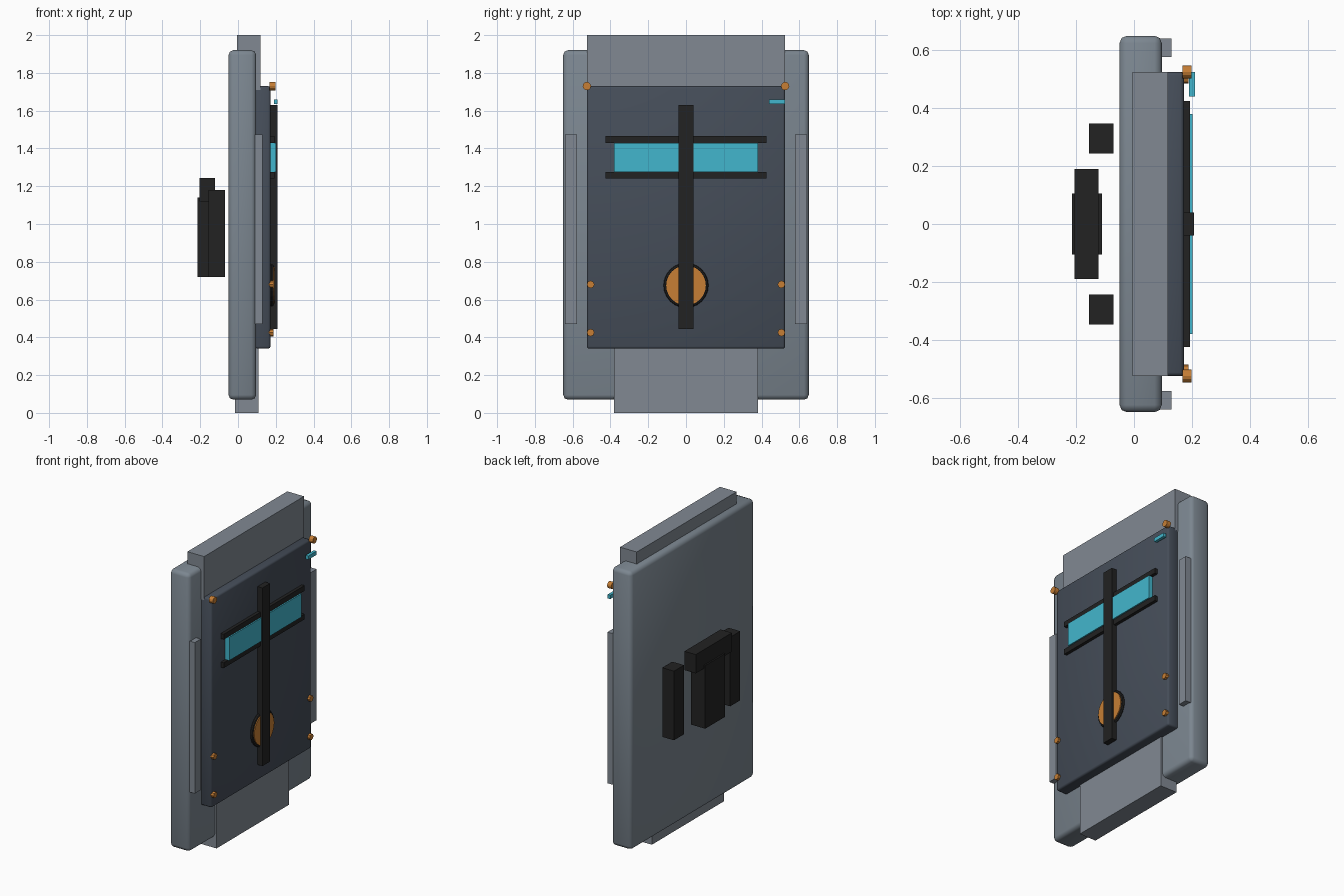
import bpy
from math import pi

cube = bpy.data.objects.get("Cube")
if cube:
    bpy.data.objects.remove(cube, do_unlink=True)


def material(name, rgb):
    m = bpy.data.materials.new(name)
    m.use_nodes = True
    m.diffuse_color = (*rgb, 1)
    m.node_tree.nodes["Principled BSDF"].inputs["Base Color"].default_value = (*rgb, 1)
    return m


STEEL = material("steel grey", (0.20, 0.24, 0.28))
TRIM = material("trim grey", (0.22, 0.25, 0.29))
NAVY = material("dark slate", (0.06, 0.075, 0.10))
BLACK = material("black", (0.016, 0.016, 0.016))
CYAN = material("cyan", (0.055, 0.47, 0.61))
COPPER = material("copper", (0.57, 0.21, 0.035))


def finish(name, mat):
    obj = bpy.context.object
    obj.name = name
    obj.data.materials.append(mat)
    return obj


def box(name, mat, x, y, z, bevel=0):
    """Box from (low, high) pairs, optionally with rounded smooth edges."""
    spans = (x, y, z)
    bpy.ops.mesh.primitive_cube_add(size=1, location=[(a + b) / 2 for a, b in spans])
    obj = finish(name, mat)
    obj.scale = [b - a for a, b in spans]
    bpy.ops.object.transform_apply(location=False, rotation=False, scale=True)
    if bevel:
        mod = obj.modifiers.new("Bevel", "BEVEL")
        mod.width, mod.segments = bevel, 2
        bpy.ops.object.shade_smooth()
    return obj


def disc(name, mat, x, y, z, radius, sides):
    """Cylinder whose axis runs along x."""
    bpy.ops.mesh.primitive_cylinder_add(
        vertices=sides, radius=radius, depth=x[1] - x[0],
        location=((x[0] + x[1]) / 2, y, z), rotation=(0, pi / 2, 0))
    return finish(name, mat)


# Main slab with caps above and below
box("door_slab", STEEL, (-0.05, 0.096), (-0.65, 0.65), (0.07, 1.92), 0.025)
box("top_cap", TRIM, (-0.005, 0.118), (-0.525, 0.525), (1.71, 2.0))
box("bottom_cap", TRIM, (-0.015, 0.108), (-0.38, 0.38), (0, 0.36))

# Raised panel
box("front_panel", NAVY, (0.09, 0.172), (-0.525, 0.525), (0.34, 1.73), 0.012)

# Window, its rails and the long vertical bar
box("window", CYAN, (0.16, 0.202), (-0.38, 0.38), (1.275, 1.43))
for label, low in (("lower", 1.24), ("upper", 1.43)):
    box(label + "_window_rail", BLACK, (0.165, 0.193), (-0.425, 0.425), (low, low + 0.035))
box("vertical_bar", BLACK, (0.165, 0.208), (-0.04, 0.04), (0.445, 1.63))

# Round hub with dark ring
disc("hub", COPPER, (0.16, 0.194), 0, 0.675, 0.105, 24)
bpy.ops.mesh.primitive_torus_add(
    major_radius=0.108, minor_radius=0.011, major_segments=24, minor_segments=8,
    location=(0.178, 0, 0.675), rotation=(0, pi / 2, 0))
finish("hub_ring", BLACK)

# Small indicator at the upper left of the panel
box("indicator", CYAN, (0.19, 0.21), (0.44, 0.525), (1.635, 1.66))

# Mirrored side strips, bolts and rear blocks
for label, s in (("left", 1), ("right", -1)):
    box(label + "_side_strip", TRIM, (0.08, 0.13), sorted((s * 0.577, s * 0.64)), (0.47, 1.475))
    box(label + "_rear_block", BLACK, (-0.155, -0.07), sorted((s * 0.243, s * 0.348)), (0.72, 1.18))
    disc(label + "_corner_bolt", COPPER, (0.168, 0.198), s * 0.525, 1.73, 0.022, 12)
    for level, z in (("lower", 0.425), ("upper", 0.68)):
        disc(label + "_" + level + "_bolt", COPPER, (0.158, 0.188), s * 0.505, z, 0.02, 8)

# Rear centre unit
box("rear_centre_block", BLACK, (-0.215, -0.11), (-0.105, 0.105), (0.72, 1.14))
box("rear_top_block", BLACK, (-0.205, -0.122), (-0.19, 0.19), (1.118, 1.243))
